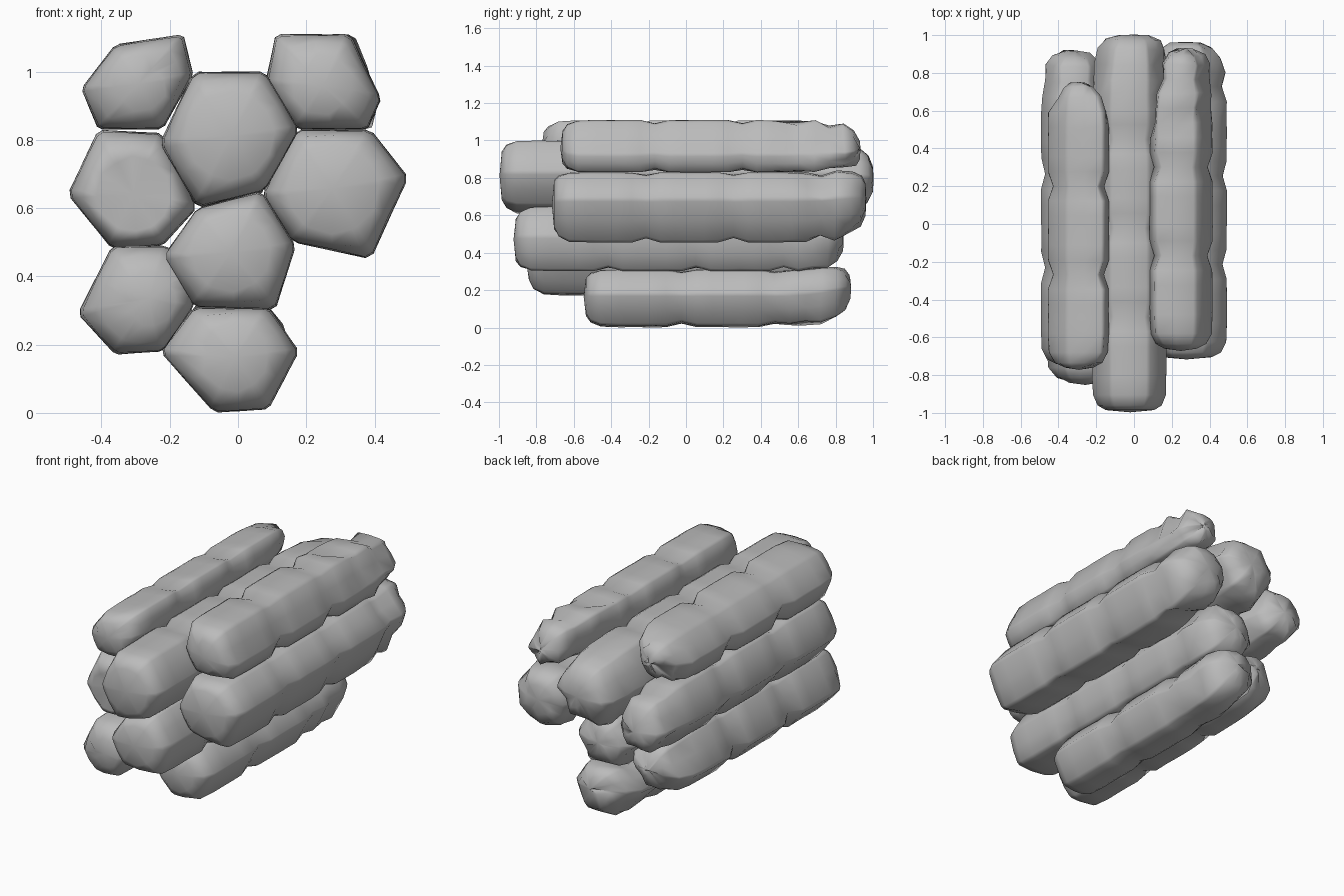
import bpy
import bmesh
import math
from mathutils import Vector, noise

cube = bpy.data.objects.get("Cube")
if cube:
    bpy.data.objects.remove(cube, do_unlink=True)

STONE = (0.5, 0.5, 0.5, 1)
stone = bpy.data.materials.new("grey stone")
stone.use_nodes = True
stone.diffuse_color = STONE
bsdf = stone.node_tree.nodes["Principled BSDF"]
bsdf.inputs["Base Color"].default_value = STONE
bsdf.inputs["Roughness"].default_value = 0.9


def outline(corners):
    """Polygon in hundredths to metres, with clipped corners and split edges."""
    pts = [Vector((x, 0, z)) / 100 for x, z in corners]
    ring = []
    for a, b in zip(pts, pts[1:] + pts[:1]):
        ring += [a.lerp(b, t) for t in (0.07, 0.5, 0.93)]
    return ring


def stations(front, back):
    """Positions along the column with their edge insets: (y, inset)."""
    rows = [(front, 0.042), (front + 0.025, 0.016), (front + 0.08, 0.002)]
    start, stop = front + 0.18, back - 0.16
    steps = round((stop - start) / 0.08)
    for i in range(steps + 1):
        # faint cross joints
        rows.append((start + (stop - start) * i / steps,
                     0.012 if i % 6 == 4 else 0.0))
    return rows + [(back - 0.08, 0.01), (back - 0.03, 0.03), (back, 0.07)]


def column(name, corners, front, back, rough, lean=(0, 0), dish=-0.012):
    ring = outline(corners)
    centre = sum(ring, Vector()) / len(ring)
    shortest = min((p - centre).length for p in ring)
    seed = Vector((centre.x * 9, front * 5, centre.z * 9))
    bm = bmesh.new()
    rows = []
    for y, inset in stations(front, back):
        # the weathered back end gets lumpier and leans
        wear = min(1, max(0, (y - rough) / (back - rough)))
        lumpy = min(1, max(0, (y - rough) / 0.15))
        shift = Vector((lean[0], 0, lean[1])) * wear ** 2
        row = []
        for p in ring:
            arm = p - centre
            at = Vector((p.x, y, p.z))
            bump = abs(noise.noise(at * 6 + seed))
            # far corners are worn more than the flat sides
            corner = (arm.length / shortest) ** 3
            cut = inset * corner + (0.006 + 0.055 * lumpy) * bump
            pos = centre + arm * (1 - cut / arm.length) + shift
            pos.y = min(y + 0.03 * noise.noise(at * 4 - seed) * wear, back)
            row.append(bm.verts.new(pos))
        rows.append(row)
    for low, high in zip(rows, rows[1:]):
        for i in range(len(ring)):
            j = (i + 1) % len(ring)
            bm.faces.new((low[i], low[j], high[j], high[i]))
    # pillow-like end caps around a centre point
    for row, push in ((rows[0], dish), (rows[-1], 0.005)):
        middle = sum((v.co for v in row), Vector()) / len(row)
        hub = bm.verts.new(middle + Vector((0, push, 0)))
        for i in range(len(row)):
            bm.faces.new((row[i], row[(i + 1) % len(row)], hub))
    bmesh.ops.recalc_face_normals(bm, faces=bm.faces)
    mesh = bpy.data.meshes.new(name)
    bm.to_mesh(mesh)
    bm.free()
    mesh.materials.append(stone)
    obj = bpy.data.objects.new(name, mesh)
    bpy.context.collection.objects.link(obj)
    bpy.ops.object.select_all(action="DESELECT")
    obj.select_set(True)
    bpy.context.view_layer.objects.active = obj
    bpy.ops.object.shade_smooth_by_angle(angle=math.radians(75))


# upper row
column("upper_right_column",
       ((-46, 95), (-36, 108), (-16, 111), (-13, 99), (-22, 83), (-41, 83)),
       -0.76, 0.75, 0.5)
column("upper_left_column",
       ((11, 111), (33, 111), (42, 92), (38, 83), (17, 83), (8, 97)),
       -0.66, 0.93, 0.38, lean=(0.03, 0))

# middle rows
column("upper_centre_column",
       ((-13, 100), (8, 100), (18, 83), (8, 65), (-12, 60), (-23, 79)),
       -0.985, 1.0, 0.65, lean=(0.02, -0.02))
column("middle_right_column",
       ((-41, 83), (-22, 82), (-12, 60), (-22, 49), (-37, 48), (-50, 64)),
       -0.74, 0.92, 0.65, dish=0.07)
column("middle_left_column",
       ((17, 83), (39, 83), (50, 69), (39, 45), (16, 50), (7, 64)),
       -0.705, 0.96, 0.55, lean=(0, 0.03))
column("lower_centre_column",
       ((-12, 60), (7, 65), (17, 49), (11, 30), (-13, 31), (-22, 46)),
       -0.91, 0.84, 0.5)

# lower row
column("lower_right_column",
       ((-37, 49), (-21, 49), (-12, 42), (-13, 31), (-22, 18), (-36, 17),
        (-47, 29)),
       -0.84, 0.74, 0.45)
column("bottom_column",
       ((-13, 31), (9, 31), (18, 18), (9, 1), (-7, 0), (-23, 18)),
       -0.535, 0.88, 0.5, lean=(0, 0.05))
